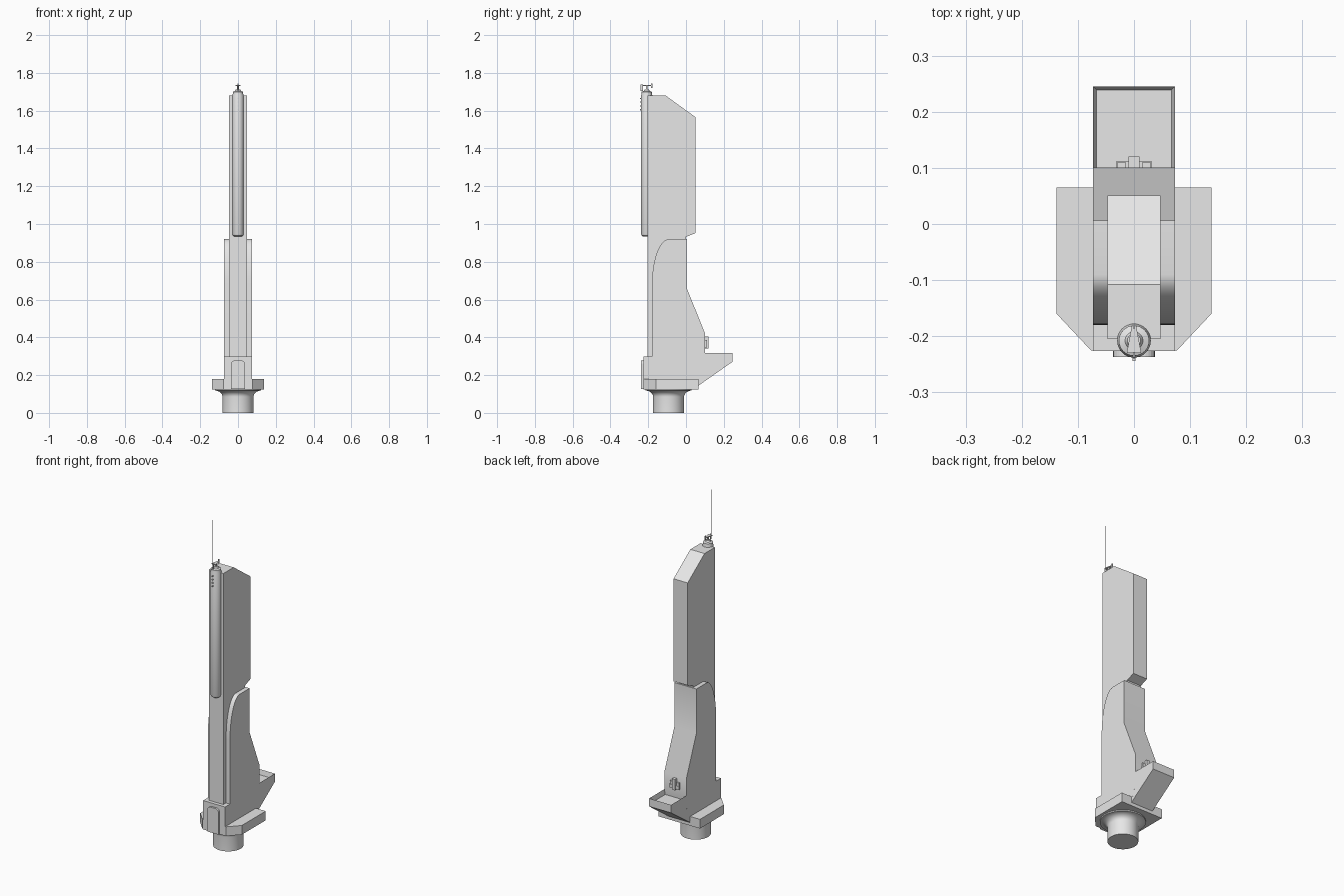
import bpy, bmesh, math
from mathutils import Matrix

if "Cube" in bpy.data.objects:
    bpy.data.objects.remove(bpy.data.objects["Cube"])

grey = bpy.data.materials.new("plain grey")
grey.diffuse_color = (0.8, 0.8, 0.8, 1)
grey.use_nodes = True
grey.node_tree.nodes["Principled BSDF"].inputs["Base Color"].default_value = grey.diffuse_color


def finish(bm, name, smooth=False):
    bmesh.ops.recalc_face_normals(bm, faces=bm.faces)
    me = bpy.data.meshes.new(name)
    bm.to_mesh(me)
    bm.free()
    ob = bpy.data.objects.new(name, me)
    bpy.context.collection.objects.link(ob)
    me.materials.append(grey)
    if smooth:
        bpy.ops.object.select_all(action='DESELECT')
        ob.select_set(True)
        bpy.context.view_layer.objects.active = ob
        bpy.ops.object.shade_smooth_by_angle(angle=math.radians(35))
    return ob


def prism(points, axis, lo, hi):
    """Extrude a 2D outline along x (y,z), y (x,z) or z (x,y)."""
    place = {'x': lambda a, b, t: (t, a, b), 'y': lambda a, b, t: (a, t, b),
             'z': lambda a, b, t: (a, b, t)}[axis]
    bm = bmesh.new()
    low = [bm.verts.new(place(a, b, lo)) for a, b in points]
    high = [bm.verts.new(place(a, b, hi)) for a, b in points]
    bm.faces.new(low)
    bm.faces.new(high)
    n = len(points)
    for i in range(n):
        j = (i + 1) % n
        bm.faces.new((low[i], low[j], high[j], high[i]))
    return bm


def box(name, x0, x1, y0, y1, z0, z1):
    return finish(prism([(x0, y0), (x1, y0), (x1, y1), (x0, y1)], 'z', z0, z1), name)


def lathe(name, profile, y, sides=32):
    """Closed turned shape around a vertical axis at x=0."""
    bm = bmesh.new()
    rings = [[bm.verts.new((r * math.cos(2 * math.pi * i / sides),
                            y + r * math.sin(2 * math.pi * i / sides), z))
              for i in range(sides)] for r, z in profile]
    for a, b in zip(rings, rings[1:]):
        for i in range(sides):
            j = (i + 1) % sides
            bm.faces.new((a[i], a[j], b[j], b[i]))
    bm.faces.new(rings[0])
    bm.faces.new(rings[-1])
    return finish(bm, name, True)


# round foot with a flared collar
flare = [(0.122 - 0.04 * math.cos(a), 0.085 + 0.033 * math.sin(a))
         for a in [i * math.pi / 16 for i in range(9)]]
lathe("round_foot", [(0.082, 0)] + flare + [(0.122, 0.13)], -0.092, 48)

# base plate with cut front corners
finish(prism([(-0.138, 0.065), (-0.138, -0.16), (-0.077, -0.225), (0.077, -0.225),
              (0.138, -0.16), (0.138, 0.065)], 'z', 0.125, 0.18), "base_plate")

# front block and its arched panel
box("front_block", -0.073, 0.073, -0.226, -0.1, 0.126, 0.298)
arch = [(-0.037, 0.127)]
arch += [(-0.015 - 0.022 * math.cos(a), 0.258 + 0.02 * math.sin(a))
         for a in [i * math.pi / 12 for i in range(7)]]
arch += [(-x, z) for x, z in reversed(arch)]
finish(prism(arch, 'y', -0.237, -0.22), "arched_panel")

# main housing: side outline with curved front shoulder
side = [(-0.18, 0.127), (-0.18, 0.68)]
side += [(-0.09 - 0.09 * math.cos(a), 0.68 + 0.24 * math.sin(a))
         for a in [i * math.pi / 24 for i in range(1, 13)]]
side += [(0.006, 0.92), (0.006, 0.655), (0.101, 0.42), (0.101, 0.25), (0.06, 0.127)]
finish(prism(side, 'x', -0.073, 0.073), "main_housing", True)

# rear tray with a sunken top
bm = prism([(0.03, 0.127), (0.06, 0.14), (0.245, 0.27), (0.245, 0.318),
            (0.092, 0.318), (0.03, 0.25)], 'x', -0.0728, 0.0728)
bmesh.ops.recalc_face_normals(bm, faces=bm.faces)
top = [f for f in bm.faces if f.normal.z > 0.99]
bmesh.ops.inset_region(bm, faces=top, thickness=0.009)
bmesh.ops.translate(bm, verts=top[0].verts[:], vec=(0, 0, -0.03))
finish(bm, "rear_tray")

# tap on the back wall
box("tap_mount", -0.031, 0.031, 0.095, 0.112, 0.345, 0.365)
for s in (-1, 1):
    box("tap_side", s * 0.022 - 0.008, s * 0.022 + 0.008, 0.095, 0.11, 0.355, 0.385)
box("tap_lever", -0.01, 0.01, 0.09, 0.12, 0.34, 0.405)

# tall slab with sloped top
finish(prism([(-0.205, 0.28), (-0.205, 1.68), (-0.108, 1.68), (0.051, 1.565),
              (0.051, 0.952), (0.0, 0.932), (-0.02, 0.28)], 'x', -0.047, 0.047), "tall_slab")

# front tube with rounded ends and stepped cap
lathe("front_tube", [(0.018, 0.933), (0.026, 0.938), (0.03, 0.948), (0.03, 1.68),
                     (0.027, 1.69), (0.027, 1.70), (0.016, 1.704), (0.012, 1.712)], -0.208)
for i in range(4):
    z = 1.605 + 0.02 * i
    box("tube_peg", -0.003, 0.003, -0.244, -0.23, z - 0.003, z + 0.003)

# wind vane on the cap
lathe("vane_post", [(0.005, 1.70), (0.005, 1.735)], -0.208, 12)
finish(prism([(-0.003, -0.177), (0.003, -0.177), (0.013, -0.23), (-0.013, -0.23)],
             'z', 1.73, 1.735), "vane_plate")
box("vane_fin", -0.002, 0.002, -0.24, -0.228, 1.705, 1.738)
box("vane_tip", -0.002, 0.002, -0.186, -0.177, 1.72, 1.745)

# whip antenna
lathe("antenna", [(0.0012, 1.705), (0.0008, 2.0)], -0.238, 6)
